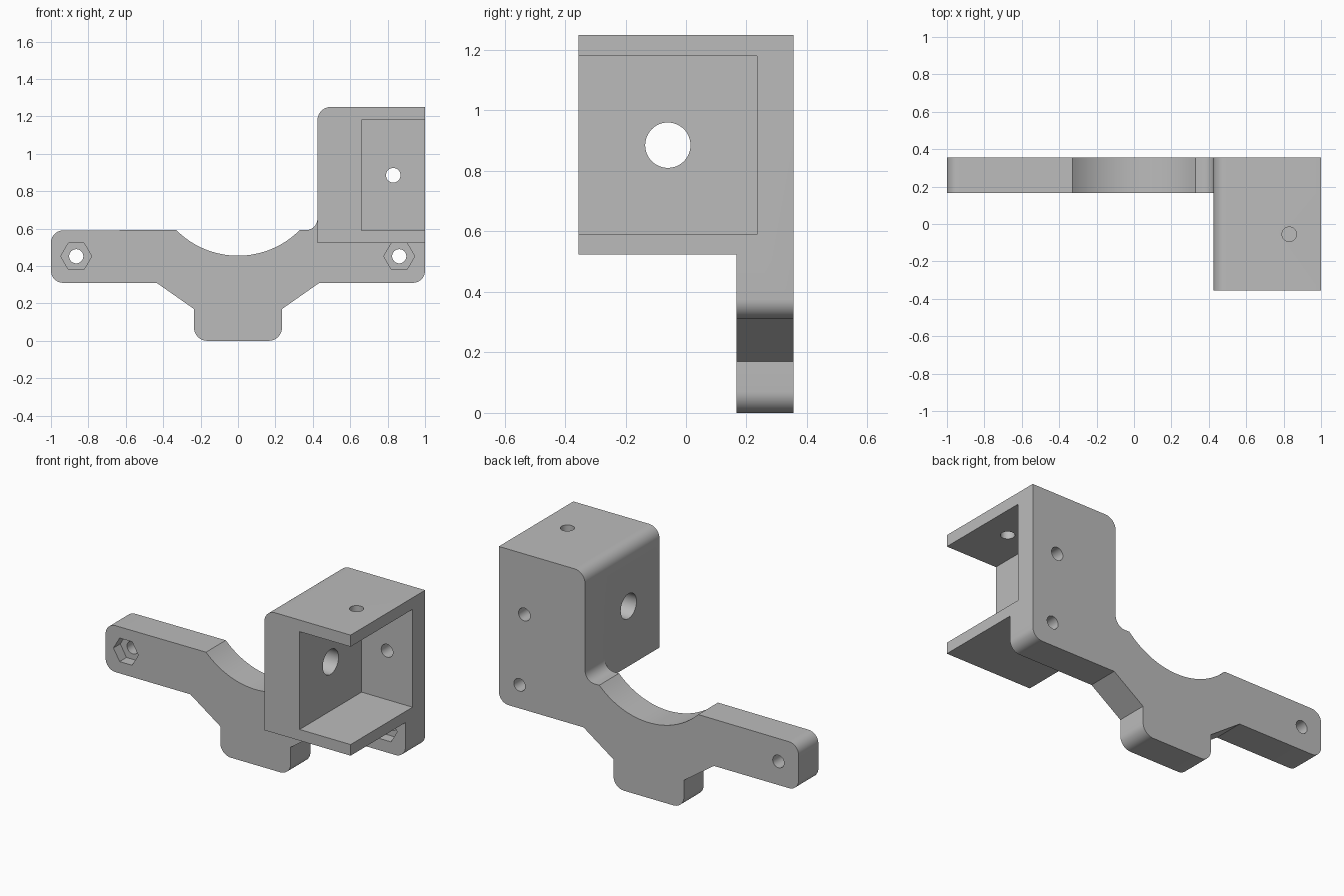
import bpy, bmesh
from math import sin, cos, pi, asin
from mathutils import Vector, Matrix

cube = bpy.data.objects.get("Cube")
if cube:
    bpy.data.objects.remove(cube, do_unlink=True)

grey = bpy.data.materials.new("plain grey")
grey.use_nodes = True
colour = (0.5, 0.5, 0.5, 1)
grey.diffuse_color = colour
grey.node_tree.nodes["Principled BSDF"].inputs["Base Color"].default_value = colour

FRONT, BACK, PLATE = -0.355, 0.355, 0.167


def outline(corners, steps=10):
    """Turn (x, z, radius) corners into a point list with rounded corners."""
    pts = []
    for i, (x, z, r) in enumerate(corners):
        p = Vector((x, z))
        if r == 0:
            pts.append(p)
            continue
        a = (Vector(corners[i - 1][:2]) - p).normalized()
        b = (Vector(corners[(i + 1) % len(corners)][:2]) - p).normalized()
        for k in range(steps + 1):
            t = k / steps * pi / 2
            pts.append(p + a * r * (1 - sin(t)) + b * r * (1 - cos(t)))
    return pts


def extrude(name, pts, y0, y1):
    """Solid with an x-z outline, running from y0 to y1."""
    bm = bmesh.new()
    face = bm.faces.new([bm.verts.new((p[0], y0, p[1])) for p in pts])
    new = bmesh.ops.extrude_face_region(bm, geom=[face])["geom"]
    verts = [v for v in new if isinstance(v, bmesh.types.BMVert)]
    bmesh.ops.translate(bm, verts=verts, vec=(0, y1 - y0, 0))
    bmesh.ops.recalc_face_normals(bm, faces=bm.faces)
    return finish(name, bm)


def finish(name, bm):
    mesh = bpy.data.meshes.new(name)
    bm.to_mesh(mesh)
    bm.free()
    mesh.materials.append(grey)
    ob = bpy.data.objects.new(name, mesh)
    bpy.context.collection.objects.link(ob)
    return ob


def rod(name, centre, radius, length, axis, sides=32):
    """Cylinder or prism along the given axis."""
    bm = bmesh.new()
    turn = {"x": Matrix.Rotation(pi / 2, 4, "Y"),
            "y": Matrix.Rotation(pi / 2, 4, "X"), "z": Matrix()}[axis]
    bmesh.ops.create_cone(bm, cap_ends=True, segments=sides, radius1=radius,
                          radius2=radius, depth=length,
                          matrix=Matrix.Translation(centre) @ turn)
    return finish(name, bm)


def block(x0, x1, z0, z1):
    return [(x0, z0), (x1, z0), (x1, z1), (x0, z1)]


def combine(target, other, operation):
    mod = target.modifiers.new(operation.lower(), "BOOLEAN")
    mod.operation, mod.solver, mod.object = operation, "EXACT", other
    bpy.context.view_layer.objects.active = target
    bpy.ops.object.modifier_apply(modifier=mod.name)
    bpy.data.objects.remove(other, do_unlink=True)


# Back plate: arms, foot, upright and the round saddle
radius, saddle_z, half = 0.466, 0.921, 0.33
sweep = asin(half / radius)
saddle = [(radius * sin(a), saddle_z - radius * cos(a), 0)
          for a in (sweep * (1 - k / 16) for k in range(33))]
plate_corners = [
    (-1, 0.31, 0.065), (-0.435, 0.31, 0), (-0.235, 0.17, 0),
    (-0.235, 0, 0.07), (0.235, 0, 0.07), (0.235, 0.17, 0),
    (0.435, 0.31, 0), (1, 0.31, 0.065), (1, 1.25, 0),
    (0.425, 1.25, 0.07), (0.425, 0.59, 0.065),
    *saddle, (-1, 0.59, 0.065)]
bracket = extrude("mounting_bracket", outline(plate_corners), PLATE, BACK)

# Box housing in front of the upright
housing = extrude("housing", outline([
    (0.425, 0.523, 0), (1, 0.523, 0), (1, 1.25, 0), (0.425, 1.25, 0.07)]),
    FRONT, PLATE + 0.03)
combine(bracket, housing, "UNION")

# Pocket open to the front and the side
combine(bracket, extrude("pocket", block(0.66, 1.2, 0.59, 1.18), -0.6, 0.235),
        "DIFFERENCE")

# Holes in the housing: side wall, back wall, top wall
cutters = [
    rod("side_hole", (0.5, -0.06, 0.885), 0.075, 0.5, "x", 48),
    rod("back_hole", (0.83, 0.3, 0.885), 0.039, 0.4, "y"),
    rod("top_hole", (0.83, -0.055, 1.22), 0.039, 0.3, "z")]

# Screw holes with hexagonal nut recesses in the arms
for x in (-0.865, 0.862):
    cutters.append(rod("screw_hole", (x, 0.26, 0.452), 0.038, 0.4, "y"))
    hexagon = [(x + 0.083 * cos(k * pi / 3), 0.452 + 0.082 * sin(k * pi / 3))
               for k in range(6)]
    cutters.append(extrude("nut_recess", hexagon, PLATE - 0.05, PLATE + 0.065))
for cutter in cutters:
    combine(bracket, cutter, "DIFFERENCE")

# Smooth the rounded corners, keep the edges sharp
bpy.ops.object.select_all(action="DESELECT")
bracket.select_set(True)
bpy.context.view_layer.objects.active = bracket
bpy.ops.object.shade_smooth_by_angle(angle=pi / 7)
